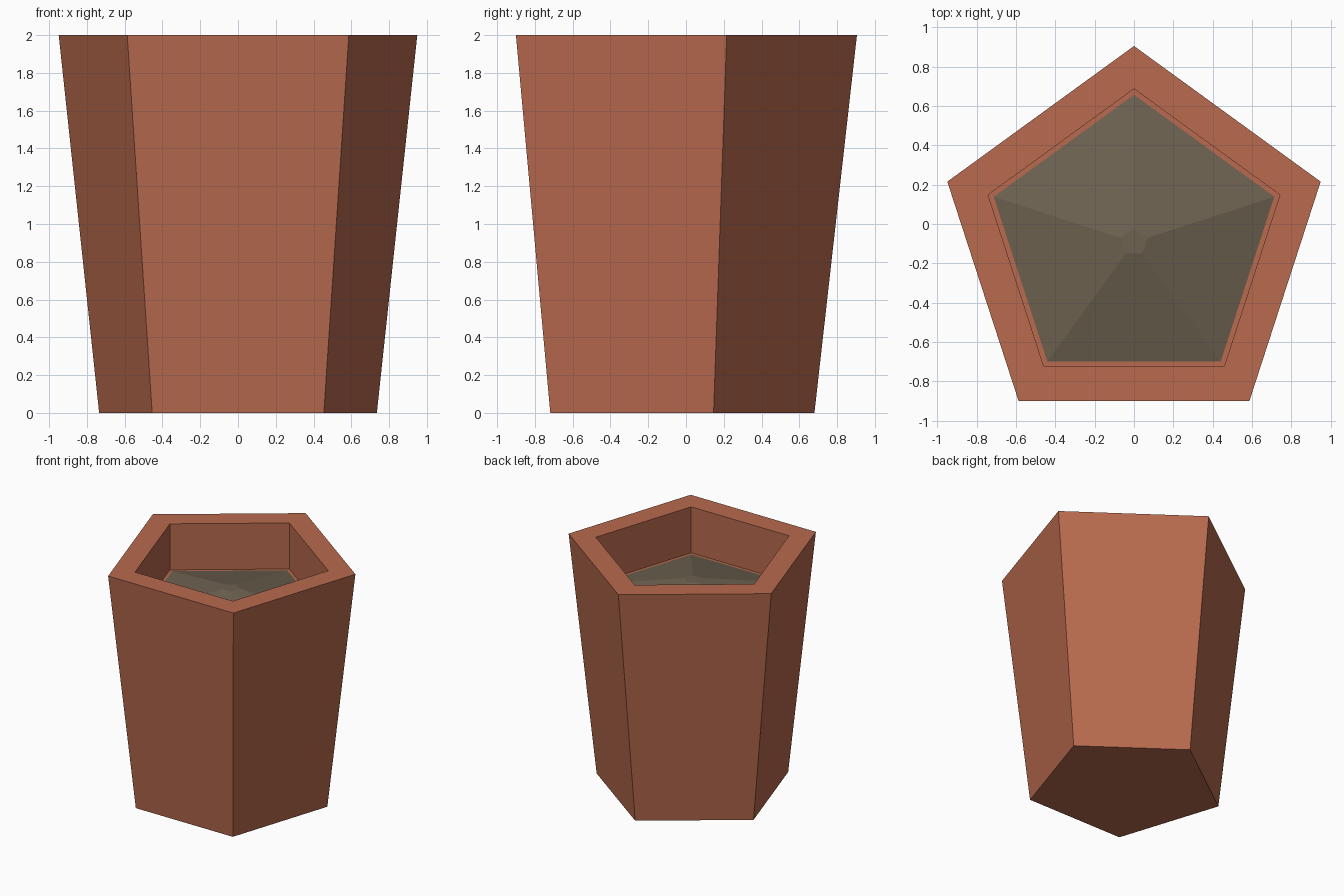
import bpy, bmesh, math

if "Cube" in bpy.data.objects:
    bpy.data.objects.remove(bpy.data.objects["Cube"])

SIDES = 5
CENTRE_Y = -0.093


def material(name, rgb):
    mat = bpy.data.materials.new(name)
    mat.diffuse_color = (*rgb, 1.0)
    mat.use_nodes = True
    mat.node_tree.nodes["Principled BSDF"].inputs["Base Color"].default_value = mat.diffuse_color
    return mat


def pentagon_loft(name, profile, mat, cap_start=False, cap_end=False):
    """Skin pentagon rings given as (radius, height), with a point towards +y."""
    bm = bmesh.new()
    rings = []
    for radius, z in profile:
        ring = []
        for i in range(SIDES):
            a = math.pi / 2 + i * math.tau / SIDES
            ring.append(bm.verts.new((radius * math.cos(a),
                                      CENTRE_Y + radius * math.sin(a), z)))
        rings.append(ring)
    for low, high in zip(rings, rings[1:]):
        for i in range(SIDES):
            j = (i + 1) % SIDES
            bm.faces.new((low[i], low[j], high[j], high[i]))
    if cap_start:
        bm.faces.new(rings[0][::-1])
    if cap_end:
        bm.faces.new(rings[-1])
    mesh = bpy.data.meshes.new(name)
    bm.to_mesh(mesh)
    bm.free()
    mesh.materials.append(mat)
    obj = bpy.data.objects.new(name, mesh)
    bpy.context.collection.objects.link(obj)
    return obj


terracotta = material("terracotta", (0.479, 0.144, 0.076))
soil_brown = material("soil_brown", (0.153, 0.122, 0.082))

# Tapered pot: base, outer wall, flat rim, upright inner wall, narrow ledge
pentagon_loft("pot",
              [(0.773, 0.0), (0.998, 2.0), (0.78, 2.0), (0.78, 1.61), (0.75, 1.61)],
              terracotta, cap_start=True)

# Shallow mound of soil with a small flat top
pentagon_loft("soil", [(0.75, 1.61), (0.072, 1.75)], soil_brown, cap_end=True)
